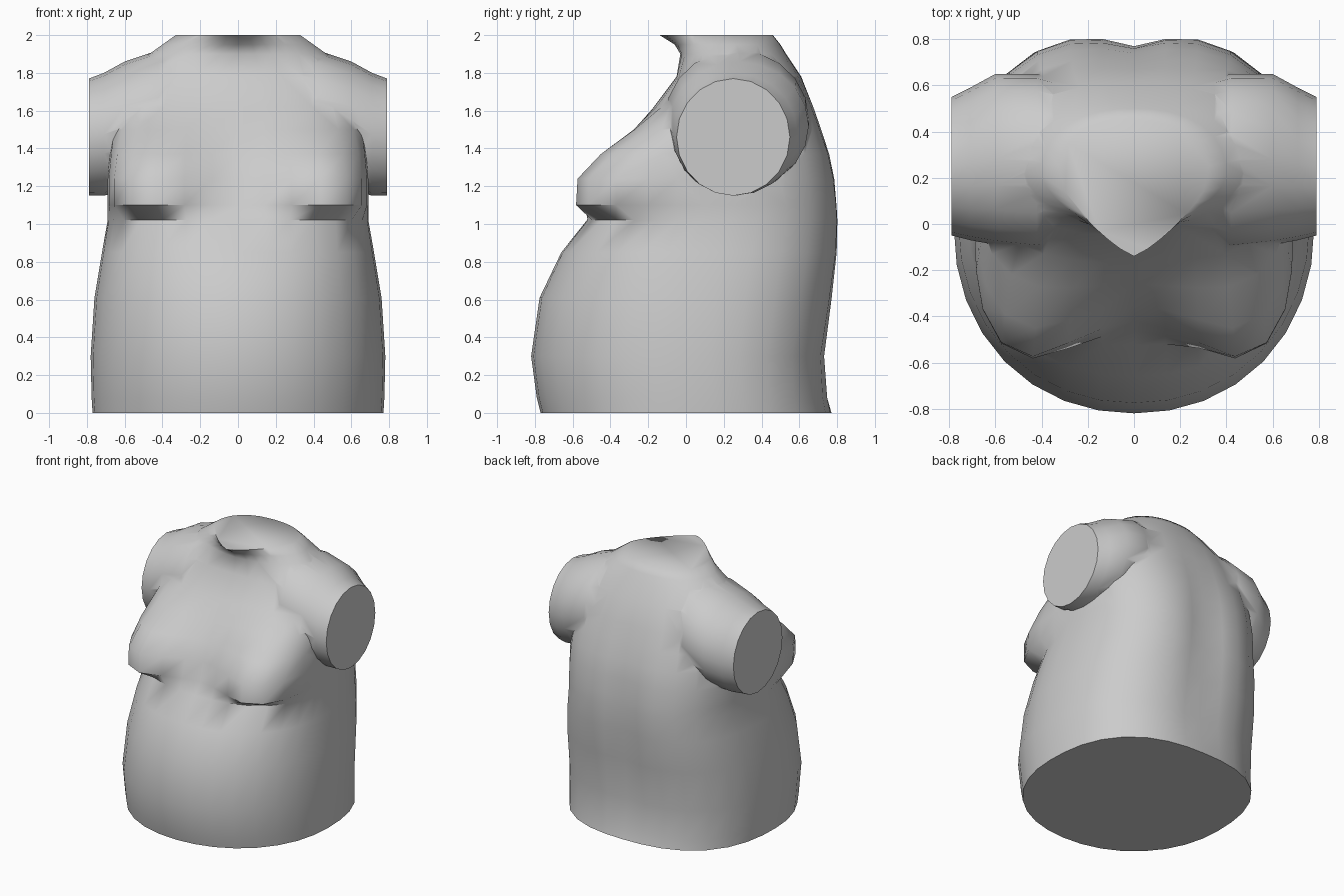
import bpy, bmesh, math

if "Cube" in bpy.data.objects:
    bpy.data.objects.remove(bpy.data.objects["Cube"])

SEG = 32


def loft(name, rings):
    """Skin a stack of equal-length point loops and cap both ends."""
    bm = bmesh.new()
    loops = [[bm.verts.new(p) for p in r] for r in rings]
    for a, b in zip(loops, loops[1:]):
        for i in range(len(a)):
            j = (i + 1) % len(a)
            bm.faces.new((a[i], a[j], b[j], b[i]))
    bm.faces.new(loops[0][::-1])
    bm.faces.new(loops[-1])
    bmesh.ops.recalc_face_normals(bm, faces=bm.faces)
    me = bpy.data.meshes.new(name)
    bm.to_mesh(me)
    bm.free()
    ob = bpy.data.objects.new(name, me)
    bpy.context.collection.objects.link(ob)
    return ob


def body_ring(z, w, yf, yb, mid, nf, nb, bust, groove):
    """Squared oval: separate front/back depth and fullness, bust bulge, spine groove."""
    pts = []
    for i in range(SEG):
        t = 2 * math.pi * i / SEG
        c, s = math.cos(t), math.sin(t)
        n = nf if s < 0 else nb
        r = (abs(c) ** n + abs(s) ** n) ** (-1 / n)
        x = w * r * c
        f = abs(r * s)
        if s < 0:
            y = mid + (yf - mid) * f
            y -= bust * min(1, abs(x) / 0.42) ** 1.5 * min(1, f * 1.2)
        else:
            y = mid + (yb - mid) * f - groove * max(0, 1 - abs(x) / 0.2)
        pts.append((x, y, z))
    return pts


# Torso: z, half width, front y, back y, widest y, front / back fullness, bust, groove
sections = [
    (0.00, 0.77, -0.77, 0.77, 0.00, 2.1, 2.5, 0, 0.00),
    (0.08, 0.775, -0.79, 0.755, 0.00, 2.1, 2.5, 0, 0.01),
    (0.30, 0.78, -0.82, 0.74, -0.02, 2.1, 2.6, 0, 0.02),
    (0.61, 0.76, -0.775, 0.785, 0.00, 2.1, 2.7, 0, 0.04),
    (0.85, 0.72, -0.66, 0.815, 0.03, 2.2, 2.8, 0, 0.05),
    (1.02, 0.69, -0.525, 0.82, 0.08, 2.4, 2.8, 0, 0.05),
    (1.10, 0.69, -0.46, 0.815, 0.10, 3.8, 2.8, 0.15, 0.05),
    (1.24, 0.69, -0.42, 0.80, 0.10, 3.8, 2.8, 0.18, 0.04),
    (1.37, 0.68, -0.35, 0.77, 0.13, 3.5, 2.8, 0.13, 0.03),
    (1.50, 0.67, -0.26, 0.725, 0.17, 3.0, 2.7, 0.05, 0.02),
    (1.62, 0.66, -0.17, 0.68, 0.20, 2.6, 2.6, 0, 0.01),
    (1.78, 0.60, -0.05, 0.61, 0.22, 2.4, 2.4, 0, 0.00),
    (1.90, 0.47, -0.03, 0.53, 0.22, 1.8, 2.3, 0, 0.00),
    (1.95, 0.40, -0.06, 0.50, 0.21, 1.5, 2.3, 0, 0.00),
    (2.00, 0.33, -0.14, 0.46, 0.20, 1.25, 2.3, 0, 0.00),
]
torso = loft("torso", [body_ring(*s) for s in sections])

# Arm stubs: x, centre y, centre z, radius y, radius z
arm_sections = [
    (0.25, 0.27, 1.58, 0.33, 0.36),
    (0.42, 0.27, 1.56, 0.38, 0.36),
    (0.60, 0.28, 1.52, 0.37, 0.34),
    (0.71, 0.26, 1.475, 0.33, 0.325),
    (0.79, 0.25, 1.46, 0.30, 0.31),
]
for side, label in ((1, "right"), (-1, "left")):
    arm = loft(label + "_arm_stub", [
        [(side * x, cy + ry * math.cos(2 * math.pi * i / 20),
          cz + rz * math.sin(2 * math.pi * i / 20)) for i in range(20)]
        for x, cy, cz, ry, rz in arm_sections])
    # Weld the stub into the torso skin
    bpy.context.view_layer.objects.active = torso
    mod = torso.modifiers.new("join_arm", "BOOLEAN")
    mod.operation = "UNION"
    mod.solver = "EXACT"
    mod.object = arm
    bpy.ops.object.modifier_apply(modifier=mod.name)
    bpy.data.objects.remove(arm)

bpy.ops.object.select_all(action="DESELECT")
torso.select_set(True)
bpy.context.view_layer.objects.active = torso
bpy.ops.object.shade_smooth_by_angle(angle=math.radians(55))
